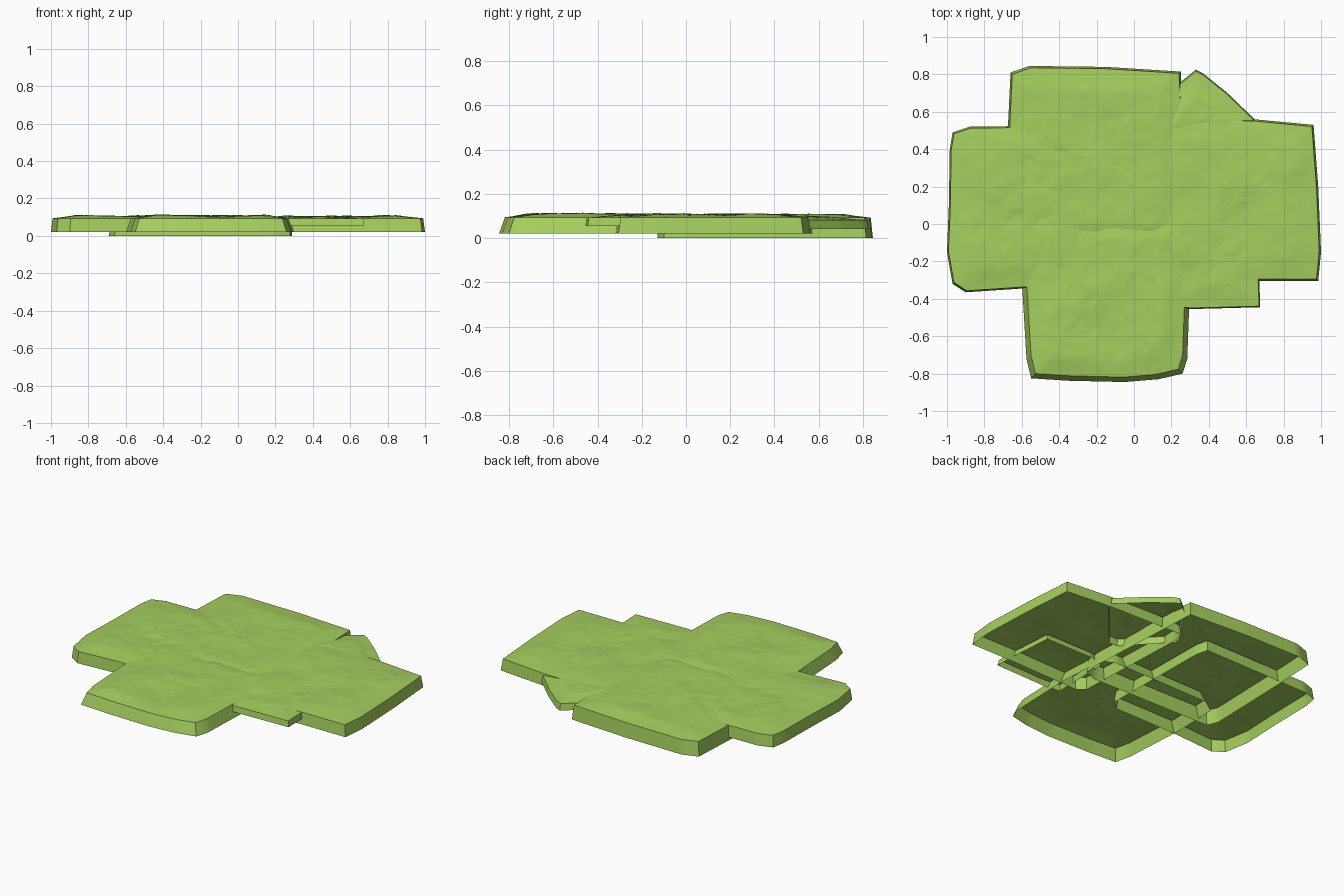
import bpy, bmesh, math
from mathutils import Vector, noise

if "Cube" in bpy.data.objects:
    bpy.data.objects.remove(bpy.data.objects["Cube"])

green = bpy.data.materials.new("lime_green")
green.diffuse_color = (0.375, 0.62, 0.112, 1)
green.use_nodes = True
green.node_tree.nodes["Principled BSDF"].inputs["Base Color"].default_value = green.diffuse_color

RINGS, STEP = 24, 0.035


def resample(pts):
    """Split each outline edge into short pieces, keeping the corners."""
    out = []
    for a, b in zip(pts, pts[1:] + pts[:1]):
        a, b = Vector(a), Vector(b)
        n = max(1, round((b - a).length / STEP))
        out += [a.lerp(b, i / n) for i in range(n)]
    return out


def slab(name, pts, z0, rim, rise, inset, seed):
    """Open-bottomed slab: flared skirt wall and a bumpy top."""
    base = resample(pts)
    xs, ys = [p.x for p in base], [p.y for p in base]
    c = Vector(((min(xs) + max(xs)) / 2, (min(ys) + max(ys)) / 2))
    radius = min(max(xs) - min(xs), max(ys) - min(ys)) / 2
    shrink = 1 - inset / radius
    bm = bmesh.new()

    def height(p, t):
        q = Vector((p.x, p.y, seed * 3.7))
        ramp = min(1, (1 - t) * radius / 0.12)
        big = noise.noise(q * 4.5) * 0.010
        fine = noise.fractal(q * 14, 0.8, 2.0, 3) * 0.003
        return rim + ramp * (rise + big + fine)

    def ring(t):
        row = []
        for p in base:
            q = c + (p - c) * shrink * t
            row.append(bm.verts.new((q.x, q.y, height(q, t))))
        return row

    def bridge(a, b):
        for i in range(len(a)):
            j = (i + 1) % len(a)
            bm.faces.new((a[i], a[j], b[j], b[i]))

    # skirt wall
    rows = [[bm.verts.new((p.x, p.y, z0)) for p in base]]
    # bumpy top, ring by ring to the middle
    rows += [ring(1 - k / RINGS) for k in range(RINGS)]
    for a, b in zip(rows, rows[1:]):
        bridge(a, b)
    mid = bm.verts.new((c.x, c.y, height(c, 0)))
    last = rows[-1]
    for i in range(len(last)):
        bm.faces.new((last[i], last[(i + 1) % len(last)], mid))
    bmesh.ops.recalc_face_normals(bm, faces=bm.faces)
    if mid.link_faces[0].normal.z < 0:
        bmesh.ops.reverse_faces(bm, faces=bm.faces)
    me = bpy.data.meshes.new(name)
    bm.to_mesh(me)
    bm.free()
    me.materials.append(green)
    ob = bpy.data.objects.new(name, me)
    bpy.context.collection.objects.link(ob)
    bpy.context.view_layer.objects.active = ob
    ob.select_set(True)
    bpy.ops.object.shade_smooth_by_angle(angle=math.radians(30))
    ob.select_set(False)


# four large overlapping slabs
slab("left_slab", [(-.97, .49), (-.88, .52), (-.12, .53), (-.10, .45), (-.09, -.29),
                   (-.15, -.34), (-.60, -.345), (-.90, -.365), (-.97, -.32),
                   (-1, -.15), (-.99, .10), (-.985, .40)], .02, .094, .012, .008, 1)
slab("back_slab", [(.25, .815), (-.15, .84), (-.56, .845), (-.66, .81), (-.675, .50),
                   (-.69, -.05), (-.66, -.12), (.20, -.13), (.28, -.10), (.29, 0),
                   (.27, .40)], 0, .092, .012, .010, 2)
slab("right_slab", [(.96, .53), (.64, .56), (.12, .575), (.10, .50), (.13, -.28),
                    (.18, -.32), (.67, -.305), (.985, -.305), (1, -.15),
                    (.985, .20)], .02, .094, .010, .010, 3)
slab("front_slab", [(-.55, -.825), (-.35, -.838), (-.05, -.845), (.13, -.83), (.26, -.80),
                    (.285, -.72), (.30, -.30), (.28, .03), (.20, .07), (-.50, .06),
                    (-.59, 0), (-.60, -.30), (-.575, -.72)], .02, .094, .014, .026, 4)
# two thinner filler slabs
slab("small_front_slab", [(.67, -.30), (.675, -.445), (.30, -.455), (.20, -.44),
                          (.21, -.05), (.30, -.02), (.65, -.02)], .055, .092, .006, .006, 5)
slab("small_diamond_slab", [(.33, .825), (.37, .805), (.50, .70), (.645, .56), (.62, .50),
                            (.36, .20), (.30, .20), (.06, .46), (.07, .50),
                            (.25, .76)], .04, .082, .012, .008, 6)
